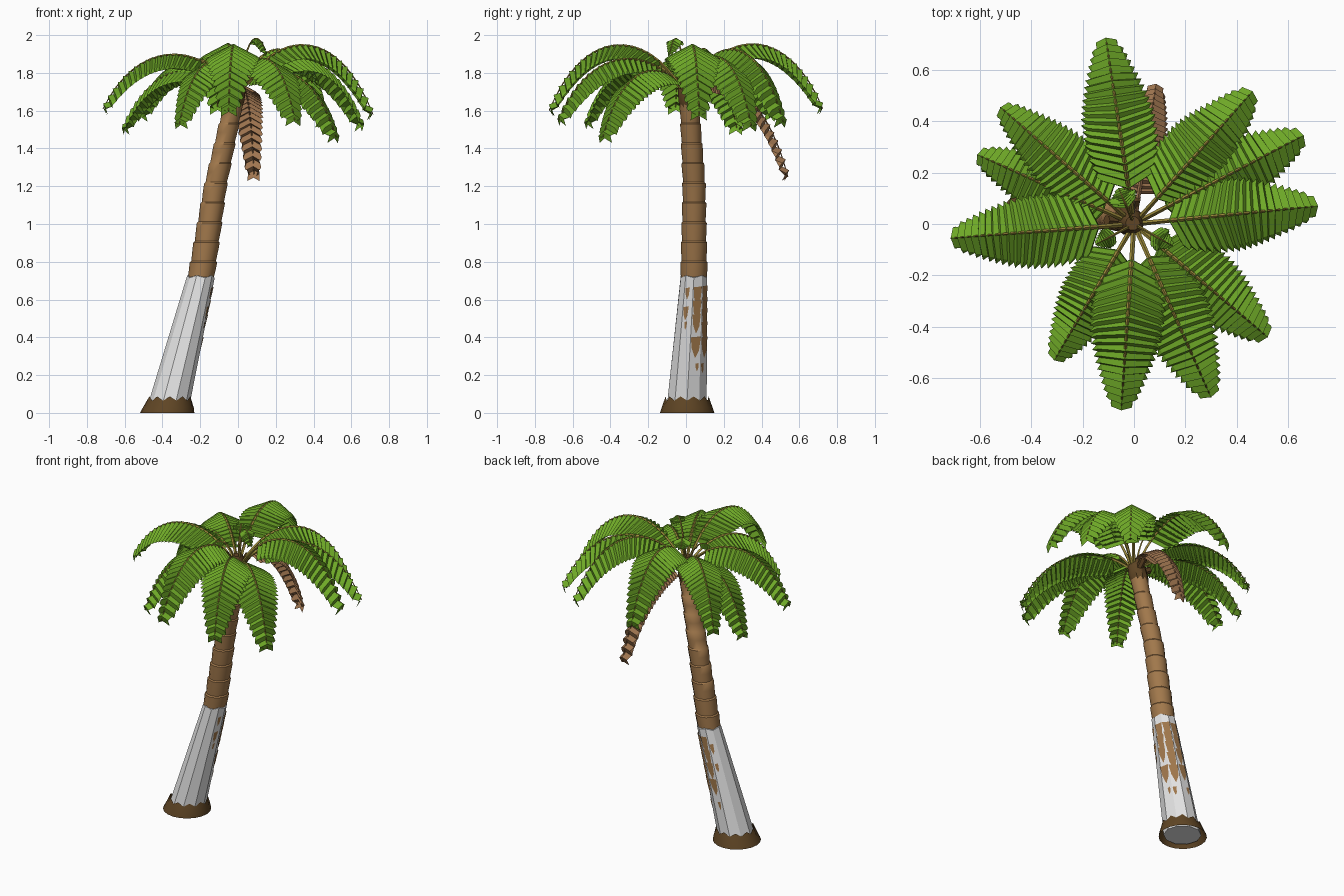
import bpy, bmesh, math, random
from mathutils import Vector as V

if "Cube" in bpy.data.objects:
    bpy.data.objects.remove(bpy.data.objects["Cube"])
random.seed(4)


def mat(name, *c):
    m = bpy.data.materials.new(name)
    m.diffuse_color = (*c, 1)
    m.use_nodes = True
    m.node_tree.nodes["Principled BSDF"].inputs["Base Color"].default_value = m.diffuse_color
    return m


BARK = mat("bark brown", .36, .19, .072)
ROOT = mat("dark root brown", .115, .06, .018)
PAINT = mat("white paint", .79, .79, .79)
LEAF = mat("leaf green", .155, .39, .02)
STEM = mat("olive stem", .34, .26, .045)
DEAD = mat("dead leaf brown", .35, .18, .08)


def finish(name, bm, mats, smooth=None):
    me = bpy.data.meshes.new(name)
    bm.to_mesh(me)
    bm.free()
    for m in mats:
        me.materials.append(m)
    ob = bpy.data.objects.new(name, me)
    bpy.context.collection.objects.link(ob)
    if smooth:
        bpy.context.view_layer.objects.active = ob
        ob.select_set(True)
        bpy.ops.object.shade_smooth_by_angle(angle=math.radians(smooth))
        ob.select_set(False)
    return ob


# Trunk centre line, (z, x, y)
PATH = [(0, -.375, .006), (.07, -.36, .006), (.72, -.195, .042),
        (1.2, -.12, .043), (1.6, -.032, .02), (1.8, 0, 0)]


def centre(z):
    for a, b in zip(PATH, PATH[1:]):
        if z <= b[0]:
            f = (z - a[0]) / (b[0] - a[0])
            return V((a[1] + f * (b[1] - a[1]), a[2] + f * (b[2] - a[2]), z))
    return V((0, 0, z))


def ring_point(z, r, k, n):
    a = 2 * math.pi * k / n
    return centre(z) + V((r * math.cos(a), r * math.sin(a), 0))


def column(name, rings, n, mats, caps=(True, True), smooth=None, jag=(0, 0)):
    """Loft of (z, radius) rings; jag lifts every other vertex of first/last ring."""
    bm = bmesh.new()
    rows = []
    for i, (z, r) in enumerate(rings):
        j = jag[0] if i == 0 else jag[1] if i == len(rings) - 1 else 0
        rows.append([bm.verts.new(ring_point(z, r, k, n) + V((0, 0, j * (k % 2))))
                     for k in range(n)])
    for a, b in zip(rows, rows[1:]):
        for k in range(n):
            m = (k + 1) % n
            bm.faces.new((a[k], a[m], b[m], b[k]))
    if caps[0]:
        bm.faces.new(rows[0][::-1])
    if caps[1]:
        bm.faces.new(rows[-1])
    return finish(name, bm, mats, smooth)


# Root flare with a jagged top edge
column("root_flare", [(0, .144), (.03, .134), (.065, .114)], 20, [ROOT],
       caps=(False, False), jag=(0, .022), smooth=40)

# Painted lower trunk: ten flat sides
Z0, R0, Z1, R1 = .012, .113, .715, .073
column("painted_trunk", [(Z0, R0), (.07, .109), (Z1, R1)], 10, [PAINT], jag=(0, .012))

# Peeled paint patches on the +x +y sides
bm = bmesh.new()


def shell(k, u, z):
    r = .109 + (R1 - .109) * (z - .07) / (Z1 - .07)
    a, b = ring_point(z, r, k, 10), ring_point(z, r, k + 1, 10)
    p = a.lerp(b, u)
    out = a + b - 2 * centre(z)
    return p + out.normalized() * .004


for k, rows in {9: [(.65, .5), (.55, .6), (.47, .3)],
                0: [(.655, 1), (.585, 1), (.51, .9), (.39, 1), (.25, .3)],
                1: [(.66, 1), (.6, 1), (.54, 1), (.47, 1), (.39, 1), (.25, .4)],
                2: [(.66, 1), (.58, .9), (.5, .9), (.4, .9), (.26, .35)],
                3: [(.62, .5), (.5, .4)]}.items():
    for z, w in rows:
        u = .5 + random.uniform(-.5, .5) * (1 - w)
        pts = [(u - w / 2, z + .01), (u - w * .35, z - .05 * w), (u, z - .1 * w),
               (u + w * .35, z - .06 * w), (u + w / 2, z + .015)]
        bm.faces.new([bm.verts.new(shell(k, *p)) for p in pts])
finish("peeled_patches", bm, [BARK])

# Ringed upper trunk
rings = []
N = 9
for i in range(N):
    z = .70 + i * .94 / N
    h = .94 / N
    r = .070 - .021 * i / N
    rings += [(z, r * .965), (z + h * .5, r * 1.01), (z + h * .93, r * 1.035)]
column("ringed_trunk", rings, 12, [BARK], smooth=40)

# Crown bud
column("crown_bud", [(1.61, .05), (1.65, .058), (1.72, .054), (1.77, .028)], 10, [ROOT], smooth=35)


def frond(name, tip, peak, width, leaf, bare=.17, count=20, start=.02, rib=.010, end=.3):
    """Arching rib with two rows of drooping leaflets, each folded along its middle."""
    tip = V(tip)
    flat = V((tip.x, tip.y, 0))
    r = flat.length
    d = flat / r
    z0 = 1.71
    zc = (8 * peak - z0 - tip.z) / 6
    P = [d * start + V((0, 0, z0)), d * r * .3 + V((0, 0, zc)),
         d * r * .75 + V((0, 0, zc)), tip]
    side = V((-d.y, d.x, 0))

    def at(t):
        s = 1 - t
        return P[0] * s**3 + P[1] * 3 * s * s * t + P[2] * 3 * s * t * t + P[3] * t**3

    def up(t):
        g = at(min(1, t + .01)) - at(max(0, t - .01))
        return g.normalized(), g.cross(side).normalized()

    bm = bmesh.new()
    # rib: four-sided tube tapering to the tip
    prev = None
    S = 16
    for i in range(S + 1):
        t = i / S
        p, (g, n) = at(t), up(t)
        w = rib * (1 - .75 * t)
        cur = [bm.verts.new(p + v) for v in (side * w, n * w * .9, side * -w, n * -w)]
        if prev:
            for k in range(4):
                f = bm.faces.new((prev[k], prev[(k + 1) % 4], cur[(k + 1) % 4], cur[k]))
                f.material_index = 1
        prev = cur
    # leaflets: ridge raised, both long edges dipping, pointed outer end
    step = (1 - bare) / count
    for i in range(count):
        f = (i + .5) / count
        t = bare + i * step
        w = width * (.72 + .28 * math.sin(math.pi * min(1, f * 1.5 + .1))
                     if f < .35 else 1 - (1 - end) * ((f - .35) / .65) ** 1.6)
        (g, n), a, b = up(t), at(t), at(min(1, t + step))
        long = b - a
        fold = n * long.length * .25
        for s in (1, -1):
            out = (side * s * .87 - n * .47) * w
            sweep = g * w * (.1 + .25 * f)
            ridge = a + long * .5
            point = ridge + out * 1.06 + sweep * 1.1 + long * .2
            back = a + out * .9 + sweep * .9 - fold
            front = b + out * .9 + sweep * .9 - fold
            ridge_out = ridge + out * .85 + sweep * .8 + fold
            if i == count - 1:
                point = tip + out * .3
            v = [bm.verts.new(p) for p in
                 (a - fold, ridge + fold, ridge_out, point, back, b - fold, front)]
            for ids in ((0, 1, 2, 4), (4, 2, 3), (1, 5, 6, 2), (2, 6, 3)):
                bm.faces.new([v[q] for q in (ids if s < 0 else ids[::-1])])
    for fc in bm.faces:
        fc.normal_update()
    finish(name, bm, [leaf, DEAD if leaf == DEAD else STEM])


# Big fronds: tip and mid height
BIG = [((-.11, .725, 1.61), 1.95), ((-.52, .455, 1.57), 1.87), ((-.61, .27, 1.50), 1.81),
       ((-.715, -.055, 1.61), 1.895), ((-.31, -.53, 1.53), 1.85), ((-.05, -.725, 1.60), 1.945),
       ((.30, -.675, 1.55), 1.87), ((.52, -.44, 1.46), 1.80), ((.715, .07, 1.58), 1.945),
       ((.66, .345, 1.52), 1.88), ((.46, .515, 1.54), 1.92)]
for i, (tip, peak) in enumerate(BIG):
    frond(f"frond_{i + 1}", tip, peak, .16 if i not in (1, 2, 4) else .14, LEAF)

# Young fronds in the middle and the dead one hanging behind
frond("young_frond_1", (.15, -.085, 1.90), 1.975, .055, LEAF, .4, 9, .01, .007)
frond("young_frond_2", (-.06, .14, 1.88), 1.92, .065, LEAF, .4, 9, .01, .007)
frond("young_frond_3", (-.15, -.08, 1.80), 1.85, .045, LEAF, .45, 9, .01, .007)
frond("dead_frond", (.085, .54, 1.25), 1.695, .095, DEAD, .2, 20, end=.4)

# Cut leaf stubs around the bud
for i, a in enumerate((80, 175)):
    d = V((math.cos(math.radians(a)), math.sin(math.radians(a)), 0))
    bm = bmesh.new()
    bmesh.ops.create_cone(bm, cap_ends=True, segments=6, radius1=.018, radius2=.022, depth=.09)
    axis = (d + V((0, 0, .7))).normalized()
    bmesh.ops.rotate(bm, verts=bm.verts, matrix=axis.to_track_quat('Z', 'Y').to_matrix())
    bmesh.ops.translate(bm, verts=bm.verts, vec=d * .06 + V((-.01, .005, 1.71)))
    finish(f"leaf_stub_{i + 1}", bm, [ROOT])
